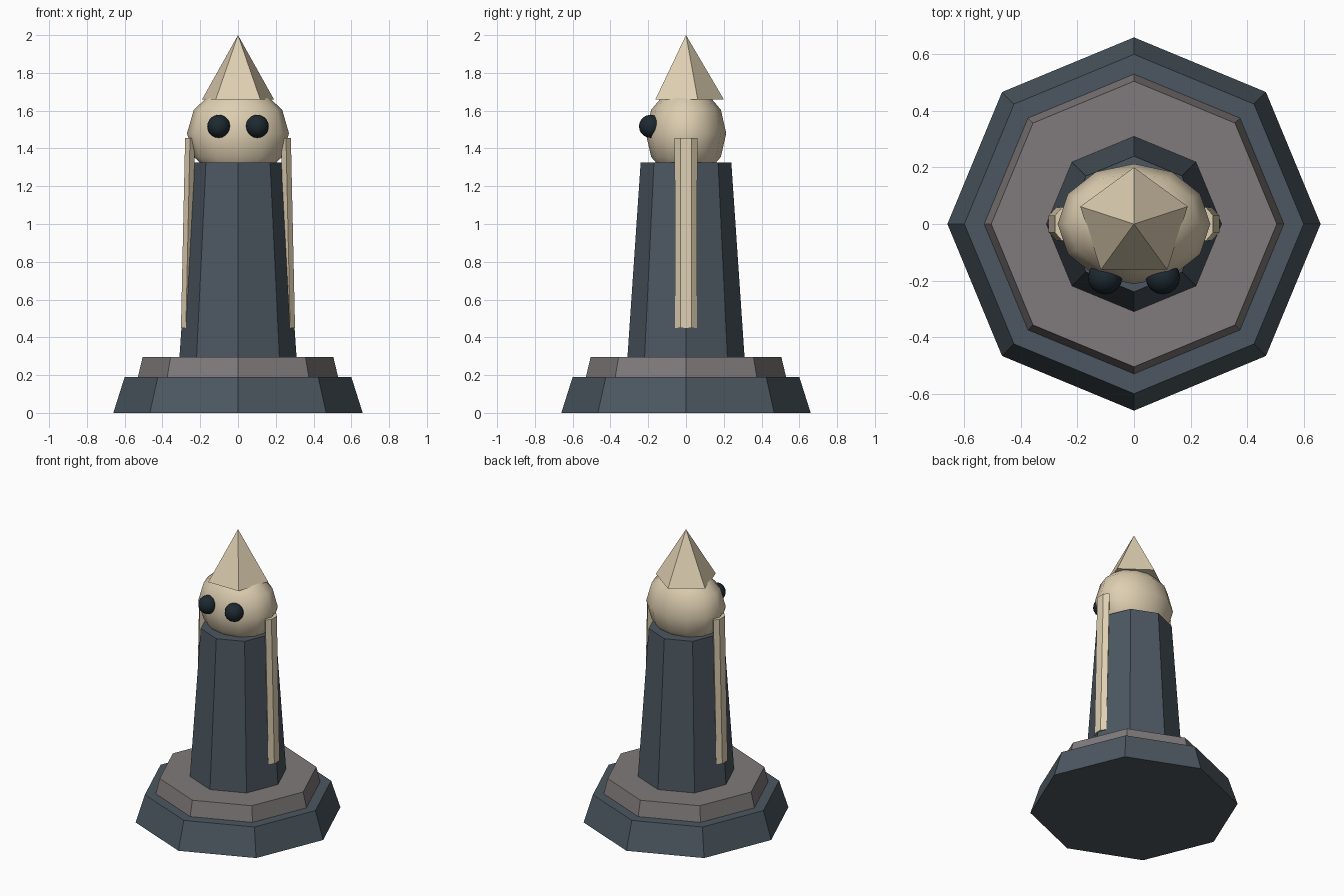
import bpy, math
from mathutils import Vector

if "Cube" in bpy.data.objects:
    bpy.data.objects.remove(bpy.data.objects["Cube"])


def material(name, colour):
    m = bpy.data.materials.new(name)
    m.diffuse_color = (*colour, 1.0)
    m.use_nodes = True
    m.node_tree.nodes["Principled BSDF"].inputs["Base Color"].default_value = m.diffuse_color
    return m


slate = material("slate blue", (0.073, 0.097, 0.119))
stone = material("warm grey", (0.216, 0.195, 0.197))
cream = material("cream", (0.73, 0.62, 0.44))
dark = material("dark eye", (0.012, 0.022, 0.03))


def loft(name, rings, sides, turn, mat):
    """Prism through rings of (centre, x radius, y radius); zero radius is a tip."""
    verts, faces = [], []
    for (cx, cy, cz), rx, ry in rings:
        for i in range(sides):
            a = turn + math.tau * i / sides
            verts.append((cx + rx * math.cos(a), cy + ry * math.sin(a), cz))
    if rings[-1][1] == 0:
        verts = verts[:-sides] + [rings[-1][0]]
        tip = len(verts) - 1
        faces = [(i, (i + 1) % sides, tip) for i in range(sides)]
    else:
        for i in range(sides):
            j = (i + 1) % sides
            faces.append((i, j, sides + j, sides + i))
        faces.append(tuple(range(sides, 2 * sides)))
    faces.append(tuple(reversed(range(sides))))
    me = bpy.data.meshes.new(name)
    me.from_pydata(verts, [], faces)
    me.materials.append(mat)
    ob = bpy.data.objects.new(name, me)
    bpy.context.collection.objects.link(ob)
    return ob


def ball(name, centre, radii, segments, rings, mat):
    bpy.ops.mesh.primitive_uv_sphere_add(segments=segments, ring_count=rings,
                                         radius=1, location=centre)
    ob = bpy.context.object
    ob.name = name
    ob.scale = radii
    ob.data.materials.append(mat)
    bpy.ops.object.shade_smooth()
    return ob


# Stepped octagonal plinth and tapered body
for name, z0, z1, r0, r1, mat in (
        ("base_step", 0.0, 0.19, 0.66, 0.60, slate),
        ("upper_step", 0.19, 0.295, 0.53, 0.505, stone),
        ("body", 0.295, 1.325, 0.31, 0.24, slate)):
    loft(name, [((0, 0, z0), r0, r0), ((0, 0, z1), r1, r1)], 8, 0, mat)

# Head and pointed five-sided hat
ball("head", (0, 0, 1.48), (0.27, 0.213, 0.25), 12, 6, cream)
loft("hat", [((0, 0, 1.66), 0.2, 0.2), ((0, 0, 2.0), 0, 0)], 5, math.pi / 2, cream)

# Mirrored eyes and flattened six-sided arms
for side, label in ((-1, "left"), (1, "right")):
    ball(label + "_eye", (side * 0.102, -0.188, 1.517), (0.061,) * 3, 16, 10, dark)
    loft(label + "_arm", [((side * 0.276, 0, 0.45), 0.03, 0.058),
                          ((side * 0.254, 0, 1.455), 0.03, 0.06)],
         6, math.pi / 6, cream)
